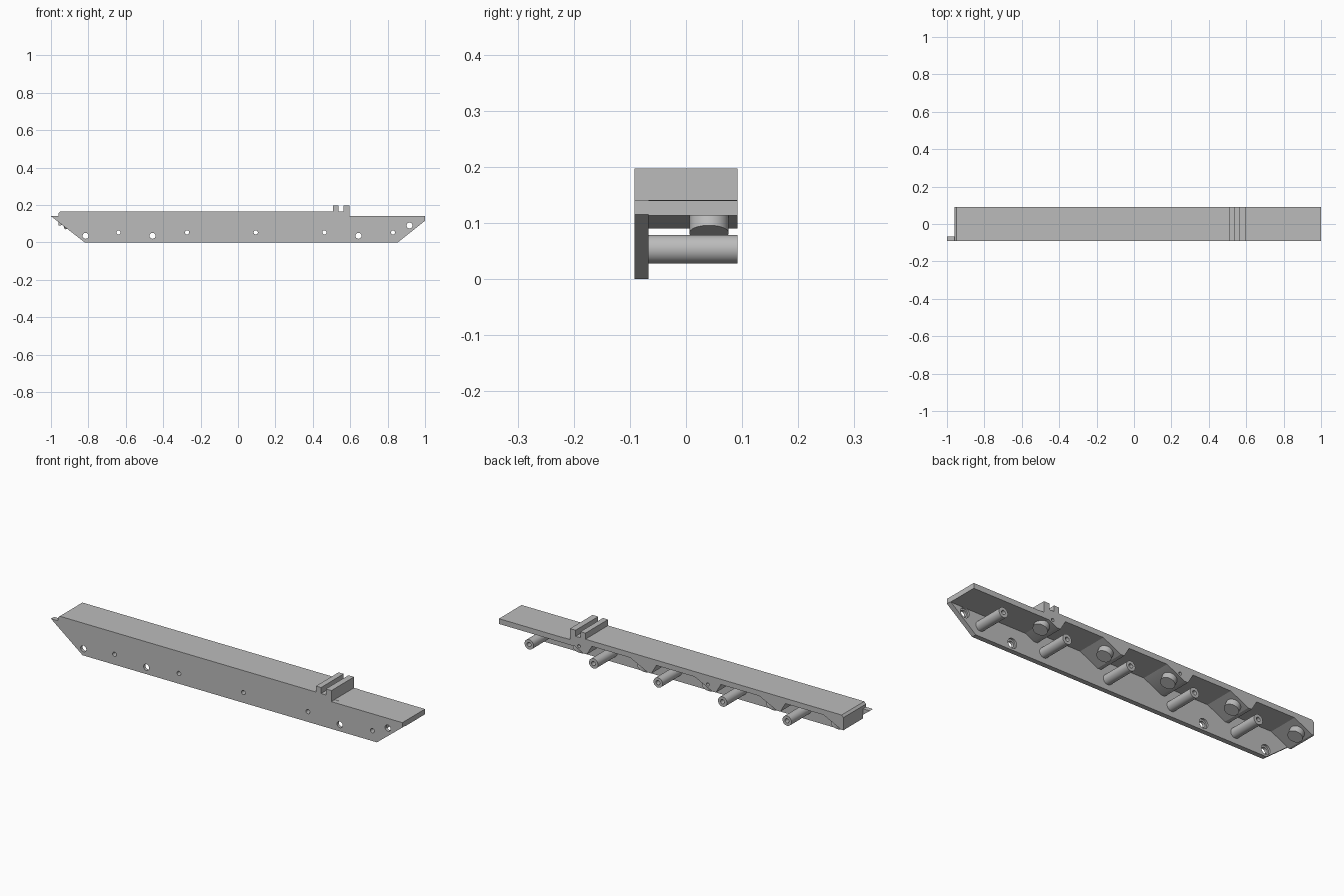
import bpy, bmesh, math
from mathutils import Matrix, Vector

cube = bpy.data.objects.get("Cube")
if cube:
    bpy.data.objects.remove(cube, do_unlink=True)

grey = bpy.data.materials.new("plain_grey")
grey.use_nodes = True
COLOUR = (0.5, 0.5, 0.5, 1)
grey.diffuse_color = COLOUR
grey.node_tree.nodes["Principled BSDF"].inputs["Base Color"].default_value = COLOUR

FRONT, INNER, BACK = -0.092, -0.067, 0.092
PITCH = 0.367


def finish(name, bm):
    bmesh.ops.recalc_face_normals(bm, faces=bm.faces)
    mesh = bpy.data.meshes.new(name)
    bm.to_mesh(mesh)
    bm.free()
    mesh.materials.append(grey)
    obj = bpy.data.objects.new(name, mesh)
    bpy.context.collection.objects.link(obj)
    return obj


def extrude_profile(name, points, y0, y1):
    """Extrude an x-z outline along y."""
    bm = bmesh.new()
    face = bm.faces.new([bm.verts.new((x, y0, z)) for x, z in points])
    moved = bmesh.ops.extrude_face_region(bm, geom=[face])["geom"]
    verts = [v for v in moved if isinstance(v, bmesh.types.BMVert)]
    bmesh.ops.translate(bm, vec=(0, y1 - y0, 0), verts=verts)
    return finish(name, bm)


def cylinders(name, rods):
    """Each rod is (start, end, radius)."""
    bm = bmesh.new()
    for start, end, radius in rods:
        a, b = Vector(start), Vector(end)
        turn = (b - a).to_track_quat("Z", "Y").to_matrix().to_4x4()
        bmesh.ops.create_cone(bm, cap_ends=True, segments=32, radius1=radius,
                              radius2=radius, depth=(b - a).length,
                              matrix=Matrix.Translation((a + b) / 2) @ turn)
    return finish(name, bm)


def cut(obj, rods):
    """Drill holes and discard the cutter."""
    cutter = cylinders("cutter", rods)
    cutter.hide_render = True
    mod = obj.modifiers.new("drill", "BOOLEAN")
    mod.operation, mod.solver, mod.object = "DIFFERENCE", "EXACT", cutter
    graph = bpy.context.evaluated_depsgraph_get()
    mesh = bpy.data.meshes.new_from_object(obj.evaluated_get(graph))
    obj.modifiers.clear()
    obj.data = mesh
    bpy.data.objects.remove(cutter, do_unlink=True)


def smooth(obj):
    bpy.ops.object.select_all(action="DESELECT")
    obj.select_set(True)
    bpy.context.view_layer.objects.active = obj
    bpy.ops.object.shade_smooth_by_angle(angle=math.radians(30))


tube_x = [0.829 - i * PITCH for i in range(5)]
boss_x = [0.575 - i * PITCH for i in range(5)]
screw_holes = [(-0.815, 0.035), (-0.457, 0.035), (0.644, 0.035), (0.917, 0.09)]
TUBE_Z = 0.053

# Front side plate with pin holes and countersunk screw holes
plate = extrude_profile("side_plate", [
    (-0.82, 0), (0.855, 0), (1, 0.115), (1, 0.14), (0.596, 0.14),
    (0.596, 0.166), (-0.95, 0.166), (-0.96, 0.155), (-0.96, 0.14), (-1, 0.14),
], FRONT, INNER)
cut(plate, [((x, -0.12, TUBE_Z), (x, 0, TUBE_Z), 0.011) for x in tube_x]
    + [((x, -0.12, z), (x, 0, z), 0.016) for x, z in screw_holes])
cut(plate, [((x, INNER - 0.01, z), (x, 0, z), 0.025) for x, z in screw_holes])
smooth(plate)

# Stepped top deck
deck = extrude_profile("top_deck", [
    (1, 0.113), (1, 0.14), (0.596, 0.14), (0.596, 0.166), (-0.95, 0.166),
    (-0.96, 0.155), (-0.96, 0.139), (0.57, 0.139), (0.57, 0.113),
], INNER, BACK)

# Twin rails crossing the deck
for name, x0, x1 in (("rail_inner", 0.508, 0.537), ("rail_outer", 0.564, 0.596)):
    extrude_profile(name, [(x0, 0.16), (x1, 0.16), (x1, 0.197), (x0, 0.197)],
                    FRONT, BACK)

# Sloped ramps below the deck, each carrying a tilted boss
tilt = math.radians(23)
axis = Vector((math.sin(tilt), 0, -math.cos(tilt)))
for i, x in enumerate(boss_x):
    outline = [(x + 0.05, 0.141), (x - 0.055, 0.09), (x - 0.075, 0.09), (x - 0.105, 0.141)]
    ramp = extrude_profile("ramp_%d" % (i + 1),
                           [(max(px, -0.96 + 0.0001 * k), pz)
                            for k, (px, pz) in enumerate(reversed(outline))],
                           INNER, BACK)
    if i in (0, 2):
        px = x - 0.03
        cut(ramp, [((px, BACK - 0.03, 0.12), (px, BACK + 0.02, 0.12), 0.008)])
        smooth(ramp)
    tip = Vector((x, 0.041, 0.082))
    smooth(cylinders("boss_%d" % (i + 1), [(tip - axis * 0.05, tip, 0.035)]))

# Hollow tubes reaching back from the side plate
for i, x in enumerate(tube_x):
    tube = cylinders("tube_%d" % (i + 1),
                     [((x, INNER, TUBE_Z), (x, BACK, TUBE_Z), 0.0255)])
    cut(tube, [((x, -0.12, TUBE_Z), (x, 0.12, TUBE_Z), 0.011)])
    smooth(tube)
